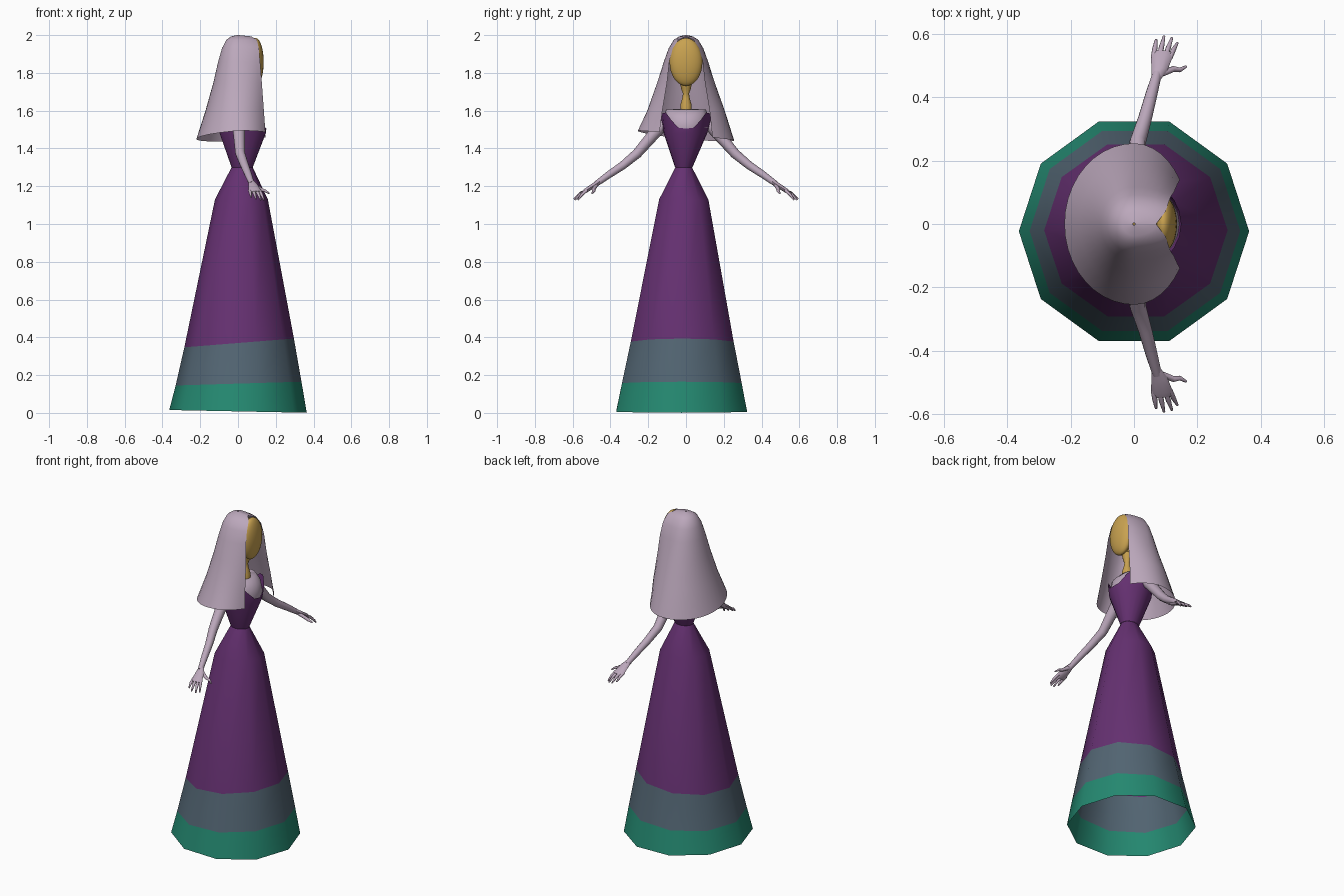
import bpy, bmesh, math
from mathutils import Vector

if "Cube" in bpy.data.objects:
    bpy.data.objects.remove(bpy.data.objects["Cube"])


def material(name, rgb):
    m = bpy.data.materials.new(name)
    m.diffuse_color = (*rgb, 1)
    m.use_nodes = True
    m.node_tree.nodes["Principled BSDF"].inputs["Base Color"].default_value = m.diffuse_color
    return m


PURPLE = material("purple", (0.13, 0.03, 0.165))
SLATE = material("slate", (0.085, 0.13, 0.17))
GREEN = material("green", (0.018, 0.25, 0.165))
MAUVE = material("mauve", (0.50, 0.39, 0.50))
GOLD = material("gold", (0.58, 0.36, 0.08))


def loft(name, rings, mats, closed=True, caps=False, band_mat=None, angle=50):
    """Skin a list of equally long point rings."""
    bm = bmesh.new()
    rows = [[bm.verts.new(p) for p in r] for r in rings]
    n = len(rows[0])
    for i in range(len(rows) - 1):
        for j in range(n if closed else n - 1):
            k = (j + 1) % n
            f = bm.faces.new((rows[i][j], rows[i][k], rows[i + 1][k], rows[i + 1][j]))
            f.material_index = band_mat[i] if band_mat else 0
    if caps:
        bm.faces.new(rows[0][::-1])
        bm.faces.new(rows[-1])
    me = bpy.data.meshes.new(name)
    bm.to_mesh(me)
    bm.free()
    for m in mats:
        me.materials.append(m)
    ob = bpy.data.objects.new(name, me)
    bpy.context.collection.objects.link(ob)
    bpy.ops.object.select_all(action='DESELECT')
    ob.select_set(True)
    bpy.context.view_layer.objects.active = ob
    bpy.ops.object.shade_smooth_by_angle(angle=math.radians(angle))
    return ob


def ellipse(cx, cy, z, rx, ry, n, tilt=0):
    pts = []
    for i in range(n):
        a = 2 * math.pi * i / n
        x = cx + rx * math.cos(a)
        pts.append((x, cy + ry * math.sin(a), z + tilt * x))
    return pts


def tube(name, path, mat, n=8):
    """Path entries are (x, y, z, half width, half height)."""
    pts = [Vector(p[:3]) for p in path]
    rings = []
    for i, p in enumerate(pts):
        d = (pts[min(i + 1, len(pts) - 1)] - pts[max(i - 1, 0)]).normalized()
        v = Vector((1, 0, 0)).cross(d).normalized()
        u = d.cross(v)
        rings.append([p + u * path[i][3] * math.cos(2 * math.pi * k / n)
                      + v * path[i][4] * math.sin(2 * math.pi * k / n) for k in range(n)])
    return loft(name, rings, [mat], caps=True)


def ellipsoid(name, loc, scale, mat):
    bpy.ops.mesh.primitive_uv_sphere_add(segments=24, ring_count=16, location=loc)
    ob = bpy.context.object
    ob.name = name
    ob.scale = scale
    ob.data.materials.append(mat)
    bpy.ops.object.shade_smooth()
    return ob


# Open ten-sided skirt with slightly tilted colour bands
loft("skirt", [
    ellipse(0, -0.023, 0.008, 0.364, 0.364, 10, -0.02),
    ellipse(0.003, -0.022, 0.155, 0.333, 0.333, 10, 0.03),
    ellipse(0.006, -0.02, 0.37, 0.29, 0.286, 10, 0.08),
    ellipse(0.018, -0.012, 1.13, 0.14, 0.137, 10),
    ellipse(0.022, -0.012, 1.30, 0.056, 0.046, 10)],
    [GREEN, SLATE, PURPLE], band_mat=[0, 1, 2, 2], angle=60)

# Bodice with a notched neckline
N = 20
NECKLINE = {0: 1.505, 1: 1.51, 2: 1.55, 3: 1.59, 4: 1.585}
top = []
for i, p in enumerate(ellipse(0.025, 0, 0, 0.125, 0.132, N)):
    top.append((p[0], p[1], NECKLINE.get(min(i, N - i), 1.55)))
loft("bodice", [ellipse(0.022, -0.012, 1.30, 0.056, 0.046, N),
                ellipse(0.025, -0.003, 1.48, 0.122, 0.115, N), top], [PURPLE])

# Bare chest and shoulders inside the bodice
loft("chest", [ellipse(0.025, 0, 1.46, 0.10, 0.10, N),
               ellipse(0.025, 0, 1.51, 0.119, 0.119, N),
               ellipse(0.022, 0, 1.57, 0.105, 0.12, N),
               ellipse(0.02, 0, 1.605, 0.07, 0.105, N),
               ellipse(0.02, 0, 1.61, 0.03, 0.03, N)], [MAUVE], caps=True)

# Slender neck
loft("neck", [ellipse(0.05, 0, z, r, r, 12) for z, r in
              ((1.59, 0.03), (1.63, 0.03), (1.665, 0.02), (1.69, 0.016),
               (1.715, 0.025), (1.75, 0.032))], [GOLD], caps=True)

# Head and the face plate in front of it
ellipsoid("head", (0.055, 0, 1.857), (0.06, 0.08, 0.118), GOLD)
ellipsoid("face", (0.093, 0, 1.858), (0.043, 0.087, 0.127), GOLD)

# Veil: rows of (z, back depth, half width, front edge x, half opening)
VEIL = [(1.468, 0.22, 0.255, 0.145, 0.14), (1.60, 0.172, 0.205, 0.137, 0.125),
        (1.75, 0.13, 0.152, 0.126, 0.10), (1.86, 0.105, 0.117, 0.117, 0.088),
        (1.93, 0.085, 0.092, 0.11, 0.07), (1.975, 0.062, 0.065, 0.10, 0.04),
        (1.993, 0.037, 0.037, 0.07, 0.0), (2.0, 0.004, 0.004, 0.004, 0.0)]
rings = []
for k, (z, back, half, front, gap) in enumerate(VEIL):
    a0 = math.asin(gap / half)
    ring = []
    for i in range(33):
        a = a0 + (2 * math.pi - 2 * a0) * i / 32
        c, y = math.cos(a), half * math.sin(a)
        x = c * (front / math.cos(a0) if c > 0 else back)
        drop = (0.1 * y - 0.08 * min(x, 0) - 0.03 * max(x, 0)) if k == 0 else 0
        ring.append((x, y, z - drop))
    rings.append(ring)
loft("veil", rings, [MAUVE], closed=False, angle=60)

# Arms, palms and fingers on both sides
FINGERS = [(0.062, 0.07, 0.583, 1.142), (0.08, 0.095, 0.594, 1.132),
           (0.098, 0.12, 0.588, 1.128), (0.113, 0.137, 0.572, 1.127)]
for s, side in ((1, "left"), (-1, "right")):
    tube(side + "_arm", [(x, s * y, z, r, r) for x, y, z, r in (
        (0.005, 0.09, 1.56, 0.03), (0.005, 0.15, 1.50, 0.033),
        (0.012, 0.26, 1.372, 0.026), (0.035, 0.335, 1.31, 0.022),
        (0.055, 0.41, 1.26, 0.019), (0.073, 0.475, 1.213, 0.015))], MAUVE, 12)
    tube(side + "_palm", [(x, s * y, z, w, h) for x, y, z, w, h in (
        (0.07, 0.46, 1.223, 0.015, 0.013), (0.08, 0.49, 1.203, 0.026, 0.014),
        (0.088, 0.53, 1.177, 0.034, 0.012), (0.09, 0.545, 1.168, 0.03, 0.008))], MAUVE, 10)
    for i, (bx, tx, ty, tz) in enumerate(FINGERS):
        tube(f"{side}_finger_{i + 1}", [
            (bx, s * 0.525, 1.178, 0.009, 0.008),
            ((bx + tx) / 2, s * (0.53 + ty) / 2, (1.18 + tz) / 2 + 0.003, 0.008, 0.008),
            (tx, s * ty, tz, 0.004, 0.004)], MAUVE)
    tube(side + "_thumb", [(0.085, s * 0.475, 1.205, 0.012, 0.01),
                           (0.125, s * 0.49, 1.182, 0.009, 0.01),
                           (0.145, s * 0.487, 1.175, 0.007, 0.008),
                           (0.165, s * 0.498, 1.162, 0.004, 0.004)], MAUVE)
